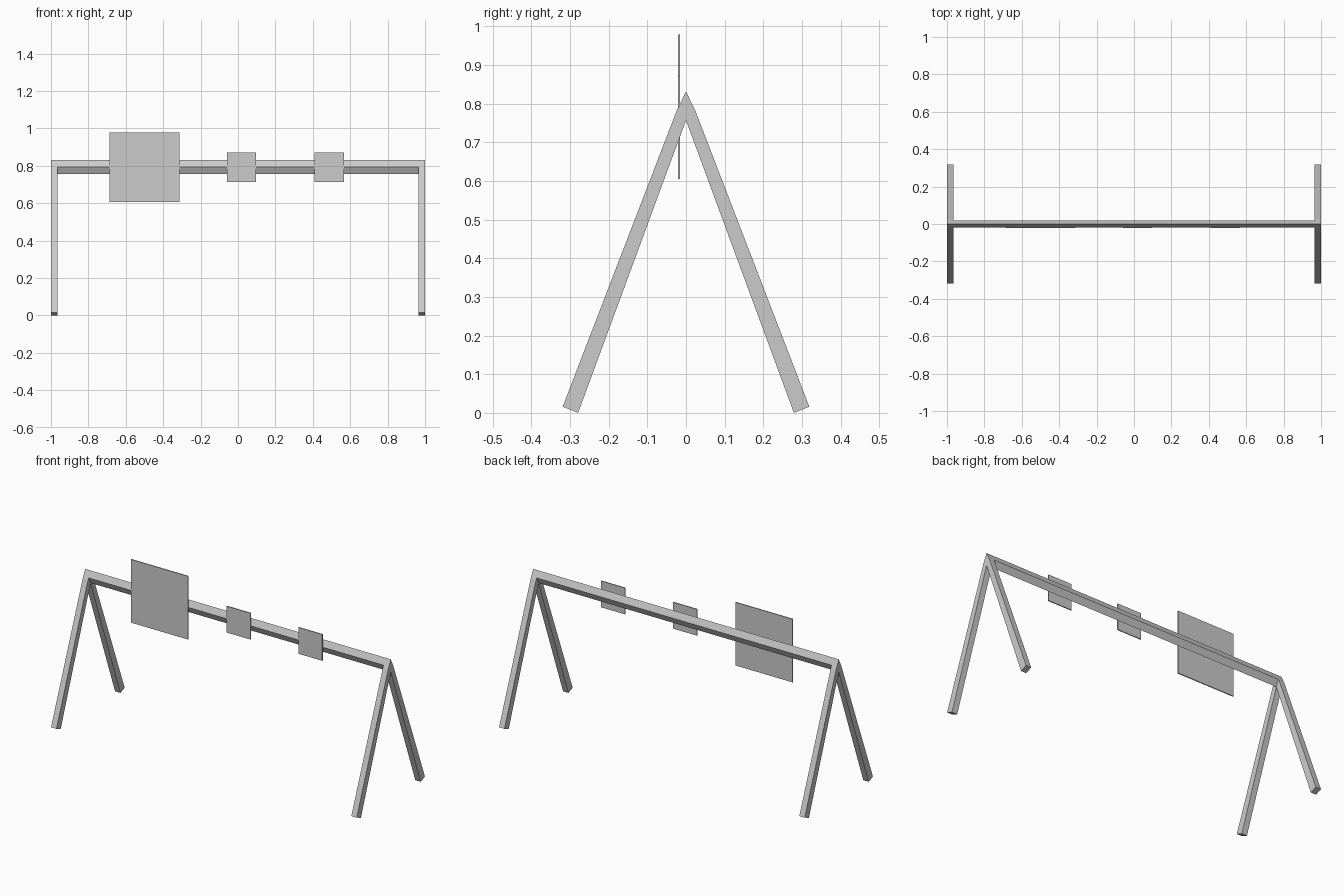
import bpy, bmesh

if "Cube" in bpy.data.objects:
    bpy.data.objects.remove(bpy.data.objects["Cube"])


def prism(name, profile, x0, x1):
    """Extrude a (y, z) profile along x."""
    bm = bmesh.new()
    face = bm.faces.new([bm.verts.new((x0, y, z)) for y, z in profile])
    ext = bmesh.ops.extrude_face_region(bm, geom=[face])
    verts = [v for v in ext["geom"] if isinstance(v, bmesh.types.BMVert)]
    bmesh.ops.translate(bm, verts=verts, vec=(x1 - x0, 0, 0))
    bmesh.ops.recalc_face_normals(bm, faces=bm.faces)
    mesh = bpy.data.meshes.new(name)
    bm.to_mesh(mesh)
    bm.free()
    obj = bpy.data.objects.new(name, mesh)
    bpy.context.collection.objects.link(obj)
    return obj


# Diamond section top beam
prism("top_beam", [(0, 0.831), (0.018, 0.794), (0, 0.757), (-0.018, 0.794)], -1, 1)

# Splayed legs, a pair at each end
leg = [(0.319, 0.016), (0.279, 0.0), (-0.002, 0.762), (0.004, 0.778), (0.018, 0.794), (0.024, 0.782)]
for side, (x0, x1) in {"left": (-1, -0.965), "right": (0.965, 1)}.items():
    for end, s in (("front", -1), ("back", 1)):
        prism(f"{end}_{side}_leg", [(s * y, z) for y, z in leg], x0, x1)

# Flat square panels on the front of the beam
for name, cx, half in (("large_panel", -0.5, 0.187),
                       ("middle_panel", 0.018, 0.078),
                       ("right_panel", 0.488, 0.078)):
    z0, z1 = 0.792 - half, 0.792 + half
    prism(name, [(-0.021, z0), (-0.015, z0), (-0.015, z1), (-0.021, z1)],
          cx - half, cx + half)
